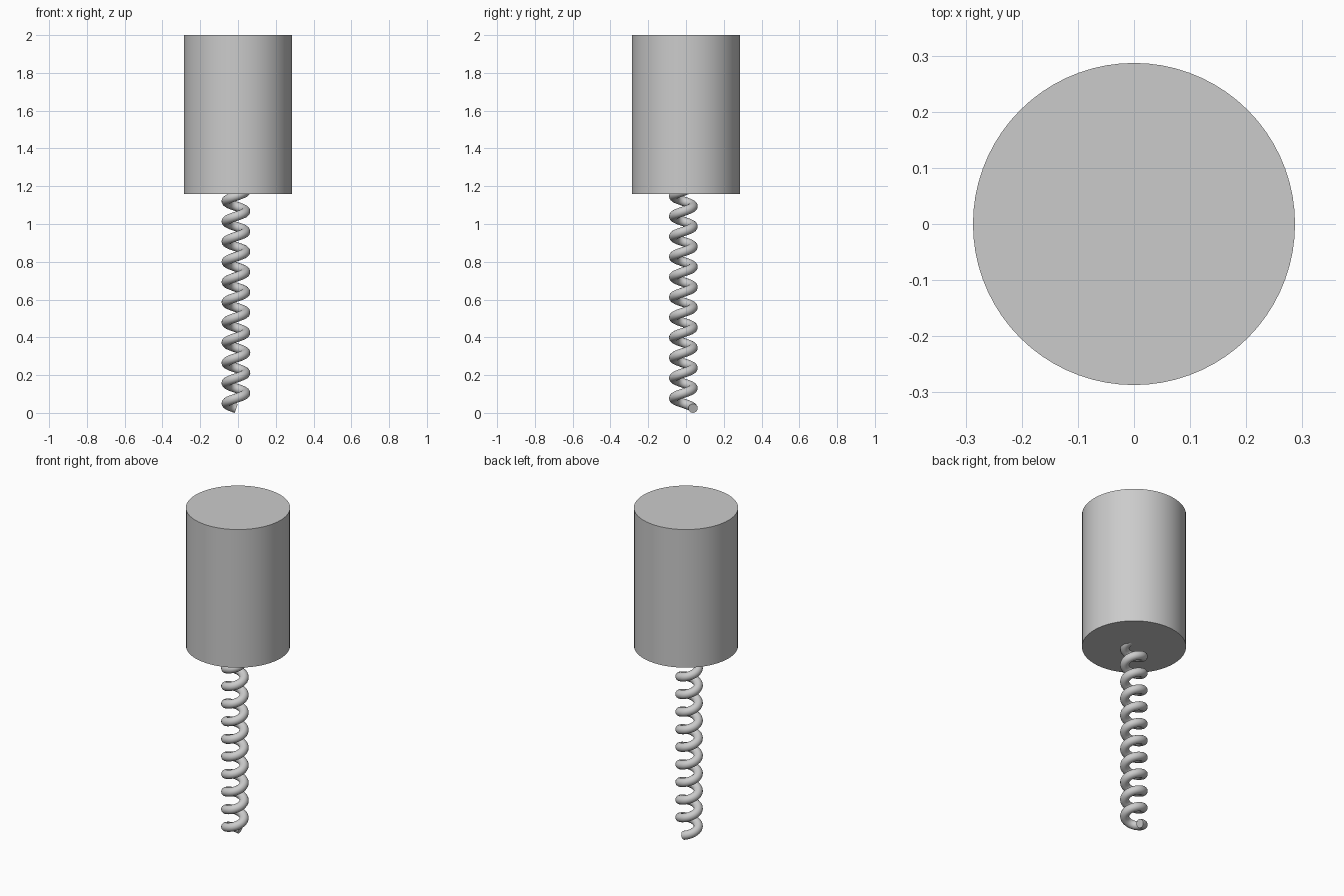
import bpy
import math

cube = bpy.data.objects.get("Cube")
if cube:
    bpy.data.objects.remove(cube, do_unlink=True)

# Single grey finish
grey = bpy.data.materials.new("light_grey")
grey.use_nodes = True
colour = (0.6, 0.6, 0.6, 1)
grey.diffuse_color = colour
grey.node_tree.nodes["Principled BSDF"].inputs["Base Color"].default_value = colour

# Solid cylinder body on top
BODY_BOTTOM, BODY_TOP, BODY_RADIUS = 1.16, 2.0, 0.287
bpy.ops.mesh.primitive_cylinder_add(
    vertices=72, radius=BODY_RADIUS, depth=BODY_TOP - BODY_BOTTOM,
    location=(0, 0, (BODY_BOTTOM + BODY_TOP) / 2))
body = bpy.context.object
body.name = "cylinder_body"
body.data.materials.append(grey)
bpy.ops.object.shade_smooth_by_angle(angle=math.radians(30))

# Coil spring: a round wire swept along a helix that ends inside the body
COIL_RADIUS, WIRE_RADIUS, PITCH, TURNS, STEPS = 0.051, 0.025, 0.107, 11, 32
path = bpy.data.curves.new("coil_spring_path", "CURVE")
path.dimensions = "3D"
path.bevel_depth = WIRE_RADIUS
path.bevel_resolution = 6
path.use_fill_caps = True
helix = path.splines.new("POLY")
helix.points.add(TURNS * STEPS)
for i, point in enumerate(helix.points):
    turn = i / STEPS
    a = math.pi / 2 + turn * math.tau
    point.co = (-0.011 + COIL_RADIUS * math.cos(a),
                -0.014 + COIL_RADIUS * math.sin(a),
                0.024 + turn * PITCH, 1)
spring = bpy.data.objects.new("coil_spring", path)
bpy.context.collection.objects.link(spring)
path.materials.append(grey)

# Turn the swept wire into a mesh with crisp end caps
bpy.ops.object.select_all(action="DESELECT")
spring.select_set(True)
bpy.context.view_layer.objects.active = spring
bpy.ops.object.convert(target="MESH")
bpy.ops.object.shade_smooth_by_angle(angle=math.radians(40))
